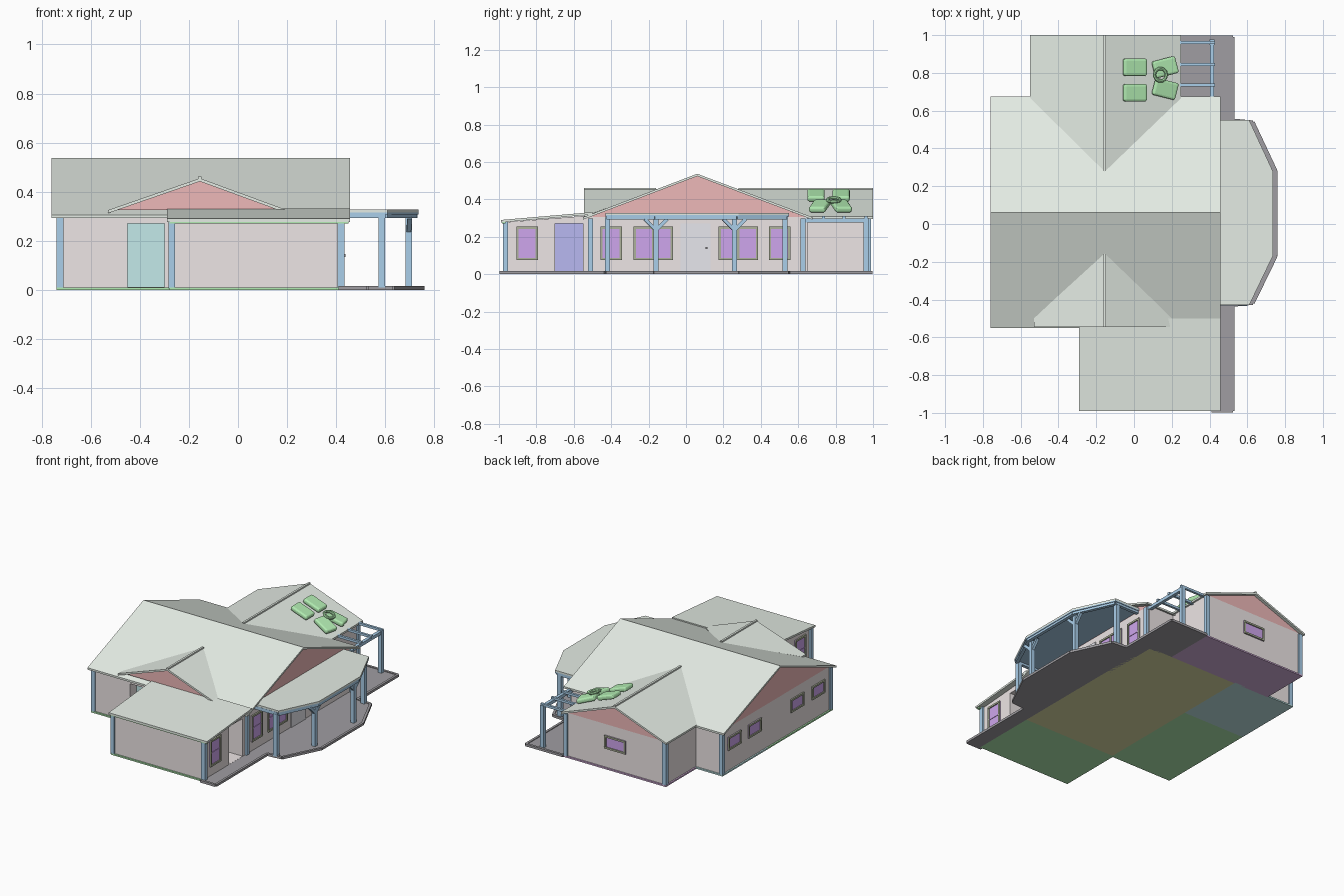
import bpy, bmesh, math
from mathutils import Vector

if "Cube" in bpy.data.objects:
    bpy.data.objects.remove(bpy.data.objects["Cube"])

def mat(name, r, g, b):
    m = bpy.data.materials.new(name)
    m.diffuse_color = (r, g, b, 1)
    m.use_nodes = True
    m.node_tree.nodes["Principled BSDF"].inputs["Base Color"].default_value = m.diffuse_color
    return m

ROOF = mat("roof_pale", .78, .84, .78); WALL = mat("wall_plaster", .85, .79, .79)
BLUE = mat("timber_blue", .40, .62, .82); PINK = mat("gable_pink", .85, .48, .48)
GLASS = mat("glass_purple", .62, .38, .85); FRAME = mat("frame_olive", .42, .45, .33)
DECK = mat("deck_grey", .35, .34, .36); GREEN = mat("green", .45, .85, .45)
TEAL = mat("teal", .55, .82, .82); INDIGO = mat("indigo", .48, .48, .88)
OLIVE = mat("olive", .75, .75, .4); PURPLE = mat("purple", .68, .45, .72); DOOR = mat("door_pale", .8, .8, .85)

def make(name, verts, faces, m):
    me = bpy.data.meshes.new(name)
    me.from_pydata([tuple(v) for v in verts], [], faces)
    bm = bmesh.new(); bm.from_mesh(me)
    bmesh.ops.recalc_face_normals(bm, faces=bm.faces)
    bm.to_mesh(me); bm.free()
    ob = bpy.data.objects.new(name, me)
    bpy.context.collection.objects.link(ob)
    if m: me.materials.append(m)
    return ob

def prism(name, pts, vec, m):
    n = len(pts); a = [Vector(p) for p in pts]; v = Vector(vec)
    sides = [(i, (i + 1) % n, (i + 1) % n + n, i + n) for i in range(n)]
    return make(name, a + [p + v for p in a],
                [tuple(range(n)), tuple(range(n, 2 * n))] + sides, m)

def box(name, x, y, z, m):
    return prism(name, [(x[0], y[0], z[0]), (x[1], y[0], z[0]), (x[1], y[1], z[0]), (x[0], y[1], z[0])],
                 (0, 0, z[1] - z[0]), m)

def bar(name, a, b, w, m):
    a, b = Vector(a), Vector(b)
    d = (b - a).normalized()
    s = d.cross(Vector((0, 0, 1)))
    s = Vector((1, 0, 0)) if s.length < .01 else s.normalized()
    t = d.cross(s); h = w / 2
    return prism(name, [a + s * i * h + t * j * h for i, j in ((-1, -1), (1, -1), (1, 1), (-1, 1))], b - a, m)

def recess(wall, name, x, y, z):
    c = box(name, x, y, z, None)
    c.hide_render = True; c.hide_viewport = True; c.display_type = 'WIRE'
    mod = wall.modifiers.new("doorway", 'BOOLEAN')
    mod.operation = 'DIFFERENCE'; mod.solver = 'EXACT'; mod.object = c

# room floors, seen from below
for name, x, y, m in (("front_wing_floor", (-.28, .43), (-.98, -.53), GREEN),
                      ("living_floor", (-.27, .43), (-.53, .65), OLIVE),
                      ("left_front_floor", (-.74, -.27), (-.54, .17), GREEN),
                      ("left_back_floor", (-.74, -.27), (.17, .66), TEAL),
                      ("back_wing_floor", (-.54, .24), (.65, .99), PURPLE)):
    box(name, x, y, (0, .01), m)

# walls
main = box("main_walls", (-.73, .42), (-.53, .65), (.01, .305), WALL)
wing = prism("front_wing_walls", [(-.27, -.97, .01), (-.27, -.5, .01), (-.27, -.5, .315), (-.27, -.97, .278)],
             (.69, 0, 0), WALL)
box("back_wing_walls", (-.53, .23), (.6, .98), (.01, .305), WALL)
recess(main, "front_door_cutter", (-.45, -.30), (-.6, -.45), (.012, .27))
recess(wing, "side_door_cutter", (.30, .5), (-.70, -.55), (.012, .27))
box("front_door", (-.45, -.30), (-.46, -.45), (.01, .27), TEAL)
box("side_door", (.30, .31), (-.70, -.55), (.01, .27), INDIGO)
box("porch_door", (.415, .426), (-.03, .13), (.01, .27), DOOR)
bar("porch_door_handle", (.426, .11, .14), (.437, .11, .14), .012, DECK)

# gable infills
prism("main_gable", [(-.73, -.52, .305), (-.73, .06, .525), (-.73, .64, .305)], (1.15, 0, 0), PINK)
prism("back_gable", [(-.52, .98, .305), (-.155, .98, .445), (.22, .98, .305)], (0, -.35, 0), PINK)
prism("front_gable", [(-.50, -.525, .325), (-.155, -.525, .45), (.18, -.525, .325)], (0, .02, 0), PINK)

# roofs: a pair of slopes, each a thin slab
T = (0, 0, -.013)
for s, e in (("front", -.55), ("back", .675)):
    prism("main_roof_" + s, [(-.76, .06, .537), (.457, .06, .537), (.457, e, .305), (-.76, e, .305)], T, ROOF)
for s, e in (("left", -.55), ("right", .25)):
    prism("back_roof_" + s, [(-.155, .27, .455), (-.155, 1, .455), (e, 1, .308), (e, .665, .308)], T, ROOF)
for s, e in (("left", -.53), ("right", .20)):
    prism("front_gable_roof_" + s, [(-.155, -.15, .455), (-.155, -.545, .455), (e, -.545, .325), (e, -.50, .325)], T, ROOF)
prism("front_wing_roof", [(-.29, -.99, .29), (.457, -.99, .29), (.457, -.50, .332), (-.29, -.50, .332)], T, ROOF)
box("front_wing_gutter", (-.28, .45), (-.985, -.965), (.27, .28), GREEN)
bar("back_ridge_cap", (-.155, .28, .455), (-.155, 1, .455), .014, ROOF)
bar("front_ridge_cap", (-.155, -.16, .455), (-.155, -.545, .455), .014, ROOF)

# porch roof with beams, posts and braces
porch = [(.42, -.43), (.61, -.43), (.735, -.17), (.735, .28), (.61, .55), (.42, .55)]
prism("porch_roof", [(x, y, .316) for x, y in porch], (0, 0, .012), ROOF)
prism("porch_ceiling", [(x, y, .308) for x, y in porch], (0, 0, .008), BLUE)
ring = [(.42, -.42), (.60, -.42), (.72, -.165), (.72, .27), (.60, .535), (.42, .535)]
for i in range(5):
    bar("porch_beam", (*ring[i], .304), (*ring[i + 1], .304), .022, BLUE)
for x, y in ((.585, -.42), (.695, -.16), (.695, .26), (.585, .53)):
    bar("porch_post", (x, y, .01), (x, y, .30), .027, BLUE)
for y in (-.16, .26):
    for s in (-1, 1):
        bar("porch_brace", (.695, y, .235), (.70, y + s * .06, .295), .018, BLUE)

# corner posts
for x, y in ((-.725, -.525), (-.27, -.965), (.42, -.965), (.42, -.51), (.42, .625),
             (-.725, .645), (-.525, .975), (.225, .975)):
    bar("corner_post", (x, y, .005), (x, y, .298 if y > -.6 else .282), .028, BLUE)

# pergola beside the back wing
bar("pergola_post", (.413, .962, .01), (.413, .962, .30), .027, BLUE)
bar("pergola_beam", (.413, .64, .287), (.413, .975, .287), .022, BLUE)
for y in (.962, .845, .735):
    bar("pergola_rafter", (.22, y, .302), (.428, y, .302), .016, BLUE)

# deck and its edging
edge = [(.41, -.99), (.523, -.99), (.523, -.43), (.63, -.42), (.752, -.17), (.752, .28), (.63, .54),
        (.523, .55), (.523, .99), (.24, .99)]
prism("deck", [(x, y, 0) for x, y in edge + [(.24, .64), (.41, .64)]], (0, 0, .011), DECK)
for (ax, ay), (bx, by) in zip(edge, edge[1:]):
    bar("deck_edging", (ax, ay, .008), (bx, by, .008), .016, DECK)

# windows: frame bars round a pane, placed on a wall facing an axis
def window(axis, sign, plane, u, w, z0, z1, panes=1, sash=True):
    def part(name, u0, u1, a, b, d, m):
        dd = sorted((plane - sign * .005, plane + sign * d))
        if axis == 'x': box(name, dd, (u0, u1), (a, b), m)
        else: box(name, (u0, u1), dd, (a, b), m)
    l, r, t = u - w / 2, u + w / 2, .012
    part("window_glass", l, r, z0, z1, .003, GLASS)
    part("window_sill", l, r, z0, z0 + t, .010, FRAME)
    part("window_head", l, r, z1 - t, z1, .010, FRAME)
    for k in range(panes + 1):
        c = l + t / 2 + k * (w - t) / panes
        part("window_upright", c - t / 2, c + t / 2, z0, z1, .009, FRAME)
    if sash:
        c = (z0 + z1) / 2
        part("window_sash", l, r, c - .004, c + .004, .006, GLASS)

for y, w, n in ((-.85, .115, 1), (-.40, .115, 1), (-.175, .21, 2), (.28, .21, 2), (.50, .115, 1)):
    window('x', 1, .42, y, w, .075, .255, n)
for y in (.52, .30, -.16, -.39):
    window('x', -1, -.73, y, .14, .15, .24, 1, False)
window('x', -1, -.27, -.85, .115, .075, .255)
window('y', 1, .98, -.15, .16, .14, .23, 1, False)

# rounded green roof unit on the back wing's right slope
tilt = math.atan(.147 / .405)
def on_roof(ob, x, y, turn, lift):
    ob.location = (x, y, .455 - (x + .155) * .363 + lift)
    ob.rotation_euler = (0, tilt, turn)
for x, y, turn in ((.005, .695, 0), (.005, .83, 0), (.165, .715, -.25), (.165, .83, .25)):
    ob = box("roof_unit_pad", (-.066, .066), (-.046, .046), (-.016, .016), GREEN)
    bv = ob.modifiers.new("round", 'BEVEL'); bv.width = .012; bv.segments = 3
    on_roof(ob, x, y, turn, .026)
bpy.ops.mesh.primitive_torus_add(major_radius=.033, minor_radius=.009, major_segments=24, minor_segments=8)
t = bpy.context.object
t.name = "roof_unit_ring"; t.data.materials.append(GREEN)
on_roof(t, .14, .79, 0, .05)
bpy.ops.object.shade_smooth_by_angle()
